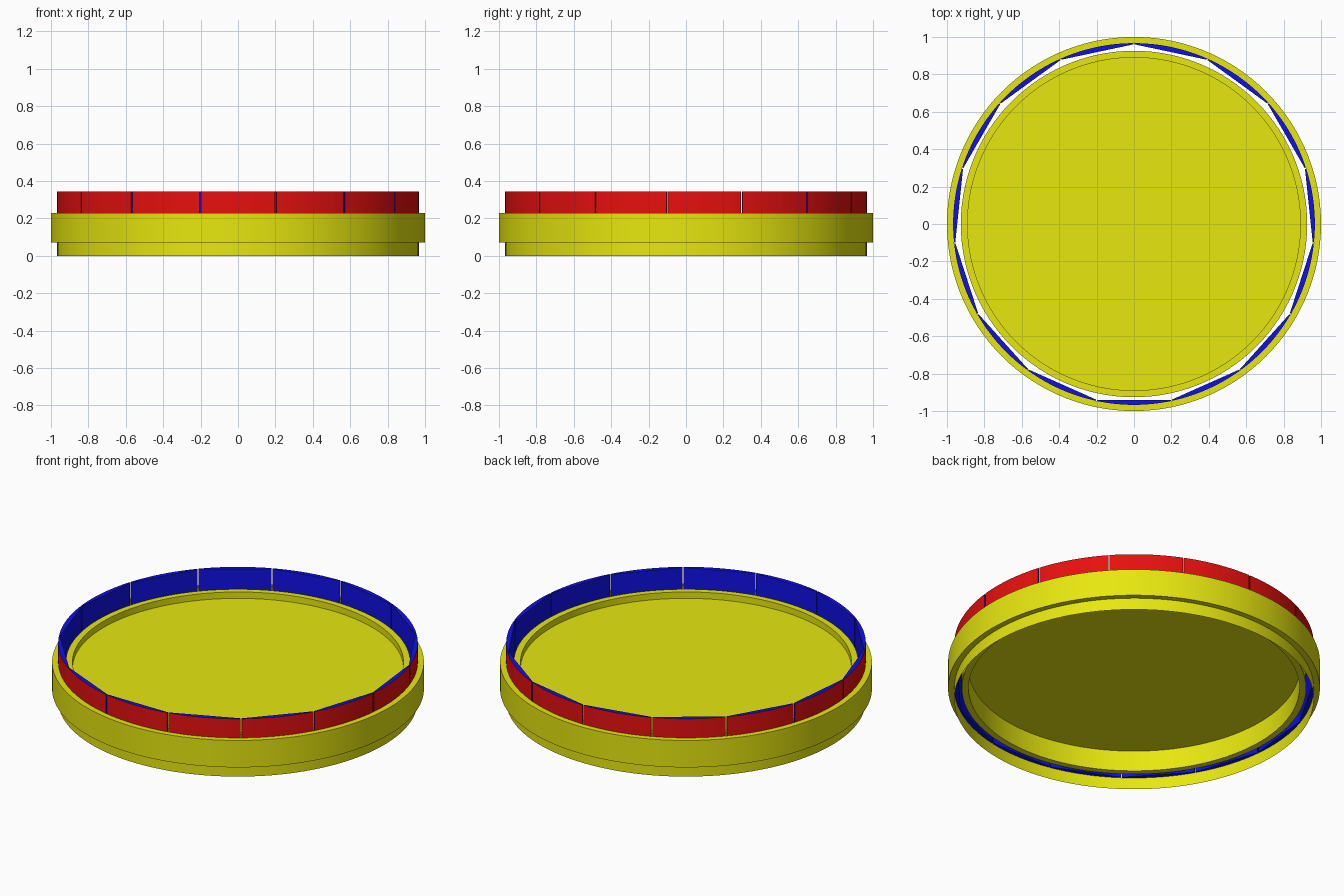
import bpy, bmesh, math
from math import sin, cos, pi, radians

if "Cube" in bpy.data.objects:
    bpy.data.objects.remove(bpy.data.objects["Cube"])


def material(name, color):
    m = bpy.data.materials.new(name)
    m.diffuse_color = (*color, 1)
    m.use_nodes = True
    m.node_tree.nodes["Principled BSDF"].inputs["Base Color"].default_value = m.diffuse_color
    return m


yellow = material("yellow", (0.8, 0.8, 0.005))
red = material("red", (0.8, 0.005, 0.005))
blue = material("blue", (0.005, 0.005, 0.8))


def add_object(name, bm, mats):
    me = bpy.data.meshes.new(name)
    bm.to_mesh(me)
    bm.free()
    for m in mats:
        me.materials.append(m)
    ob = bpy.data.objects.new(name, me)
    bpy.context.collection.objects.link(ob)
    bpy.ops.object.select_all(action='DESELECT')
    ob.select_set(True)
    bpy.context.view_layer.objects.active = ob
    bpy.ops.object.shade_smooth_by_angle(angle=radians(30))
    return ob


def lathe(name, profile, closed=False, steps=120):
    """Revolve an (r, z) profile, listed anticlockwise, around z."""
    bm = bmesh.new()
    rings = [[bm.verts.new((r * cos(2 * pi * i / steps), r * sin(2 * pi * i / steps), z))
              for i in range(steps)] for r, z in profile]
    pairs = list(zip(rings, rings[1:])) + ([(rings[-1], rings[0])] if closed else [])
    for a, b in pairs:
        for i in range(steps):
            j = (i + 1) % steps
            bm.faces.new((a[i], a[j], b[j], b[i]))
    return add_object(name, bm, [yellow])


R = 0.967      # radius of the lip and of the panels
BASE, RIM, TOP = 0.07, 0.23, 0.343

# Outer band with thin lower lip
lathe("outer_band", [(R, 0), (R, BASE), (1, BASE), (1, RIM), (R, RIM)])

# Inner ring, separated from the band by an open gap
lathe("inner_ring", [(0.89, BASE), (0.926, BASE), (0.926, RIM), (0.89, RIM)], closed=True)

# Recessed floor inside the ring
bm = bmesh.new()
bmesh.ops.create_circle(bm, cap_ends=True, segments=120, radius=0.89)
floor = add_object("floor", bm, [yellow])
floor.location.z = 0.192

# Fifteen panels: curved red outside, flat blue inside
COUNT, ARC = 15, 12
half = pi / COUNT - 0.004
for k in range(COUNT):
    mid = -pi / 2 + 2 * pi * k / COUNT
    flat = 0.94
    outline = []
    for i in range(ARC + 1):
        a = mid + half * (2 * i / ARC - 1)
        outline.append((R * cos(a), R * sin(a)))
    for s in (1, -1):
        t = s * R * sin(half)
        outline.append((flat * cos(mid) - t * sin(mid), flat * sin(mid) + t * cos(mid)))
    bm = bmesh.new()
    low = [bm.verts.new((x, y, BASE)) for x, y in outline]
    high = [bm.verts.new((x, y, TOP)) for x, y in outline]
    n = len(outline)
    bm.faces.new(low[::-1]).material_index = 1
    bm.faces.new(high).material_index = 1
    for i in range(n):
        j = (i + 1) % n
        f = bm.faces.new((low[i], low[j], high[j], high[i]))
        f.material_index = 0 if i < ARC else 1
    add_object(f"panel_{k + 1}", bm, [red, blue])
